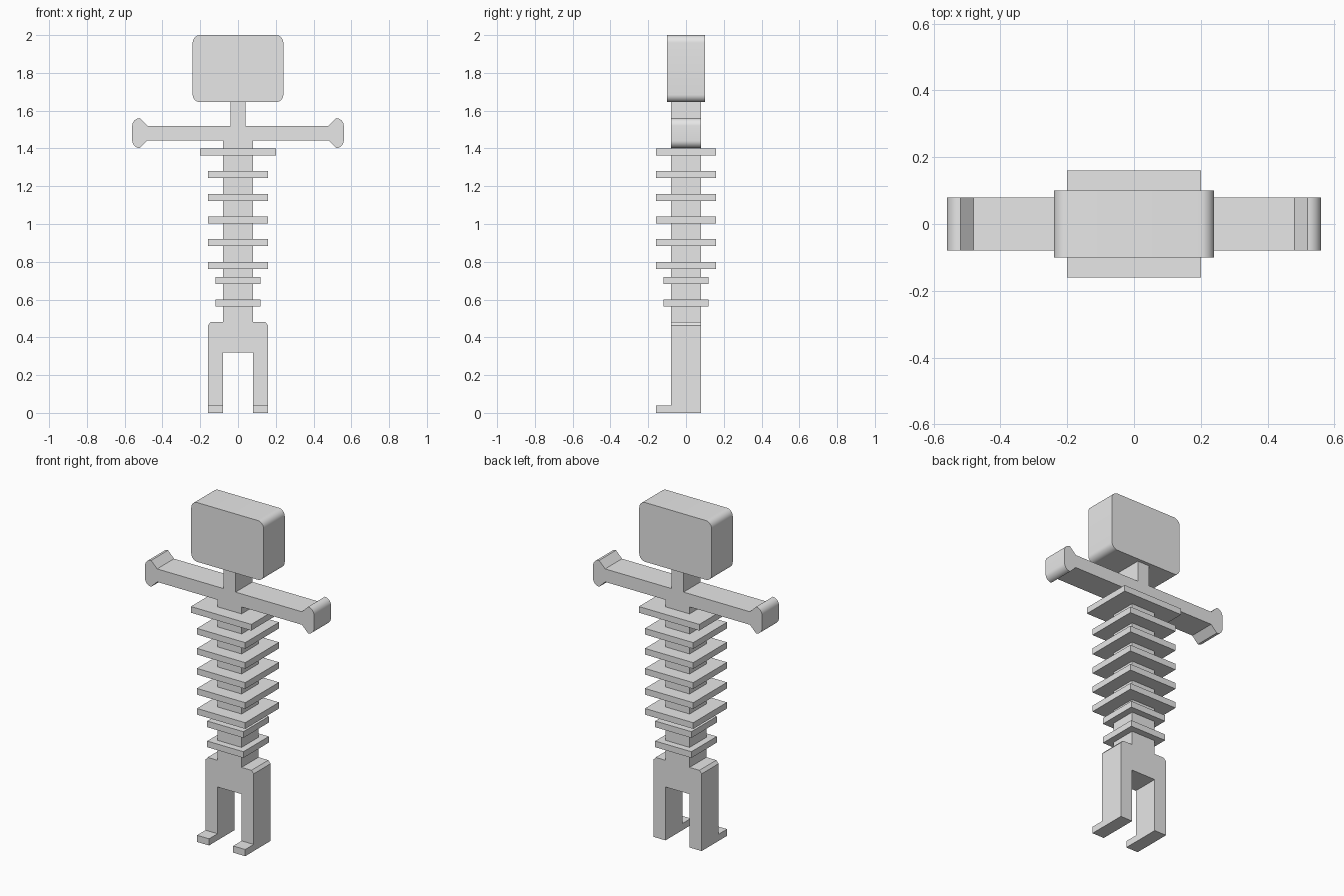
import bpy, bmesh
from math import cos, sin, radians
from mathutils import Vector

cube = bpy.data.objects.get("Cube")
if cube:
    bpy.data.objects.remove(cube, do_unlink=True)

grey = bpy.data.materials.new("light grey")
grey.use_nodes = True
colour = (0.8, 0.8, 0.8, 1)
grey.diffuse_color = colour
grey.node_tree.nodes["Principled BSDF"].inputs["Base Color"].default_value = colour


def finish(name, bm):
    bmesh.ops.recalc_face_normals(bm, faces=bm.faces[:])
    mesh = bpy.data.meshes.new(name)
    bm.to_mesh(mesh)
    bm.free()
    mesh.materials.append(grey)
    obj = bpy.data.objects.new(name, mesh)
    bpy.context.collection.objects.link(obj)
    bpy.ops.object.select_all(action="DESELECT")
    bpy.context.view_layer.objects.active = obj
    obj.select_set(True)
    bpy.ops.object.shade_smooth_by_angle(angle=radians(30))
    return obj


def arc(cx, cz, r, start, end, steps=8):
    angles = [radians(start + (end - start) * i / steps) for i in range(steps + 1)]
    return [(cx + r * cos(a), cz + r * sin(a)) for a in angles]


def extrude_profile(name, half, depth):
    """Mirror a right-hand outline (top to bottom) and extrude it along y."""
    outline = half + [(-x, z) for x, z in reversed(half)]
    bm = bmesh.new()
    face = bm.faces.new([bm.verts.new((x, -depth, z)) for x, z in outline])
    new = bmesh.ops.extrude_face_region(bm, geom=[face])["geom"]
    verts = [v for v in new if isinstance(v, bmesh.types.BMVert)]
    bmesh.ops.translate(bm, verts=verts, vec=(0, 2 * depth, 0))
    return finish(name, bm)


def box(name, low, high):
    low, high = Vector(low), Vector(high)
    bm = bmesh.new()
    bmesh.ops.create_cube(bm, size=1)
    bmesh.ops.scale(bm, vec=high - low, verts=bm.verts)
    bmesh.ops.translate(bm, vec=(low + high) / 2, verts=bm.verts)
    return finish(name, bm)


# Rounded slab head
extrude_profile("head", arc(0.2, 1.96, 0.04, 90, 0) + arc(0.2, 1.685, 0.04, 0, -90), 0.1)

# Neck, arms with flared hands, spine, hips and legs in one outline
hand = ([(0.48, 1.52)] + arc(0.52, 1.52, 0.04, 90, 0)
        + arc(0.52, 1.442, 0.04, 0, -90) + [(0.48, 1.442)])
legs = [(0.08, 0.48), (0.145, 0.48), (0.16, 0.463), (0.16, 0), (0.08, 0), (0.08, 0.32)]
extrude_profile("body", [(0.04, 1.645), (0.04, 1.52)] + hand + [(0.08, 1.442)] + legs, 0.08)

# Ribs: wide collar, five chest plates, two waist plates
ribs = [(1.4, 0.2, 0.16)]
ribs += [(1.28 - 0.12 * i, 0.16, 0.16) for i in range(5)]
ribs += [(top, 0.12, 0.12) for top in (0.72, 0.6)]
for i, (top, x, y) in enumerate(ribs):
    box(f"rib_plate_{i + 1}", (-x, -y, top - 0.037), (x, y, top))

# Feet pointing forward
for side, x in (("left", 0.12), ("right", -0.12)):
    box(f"{side}_foot", (x - 0.04, -0.16, 0), (x + 0.04, -0.08, 0.04))
